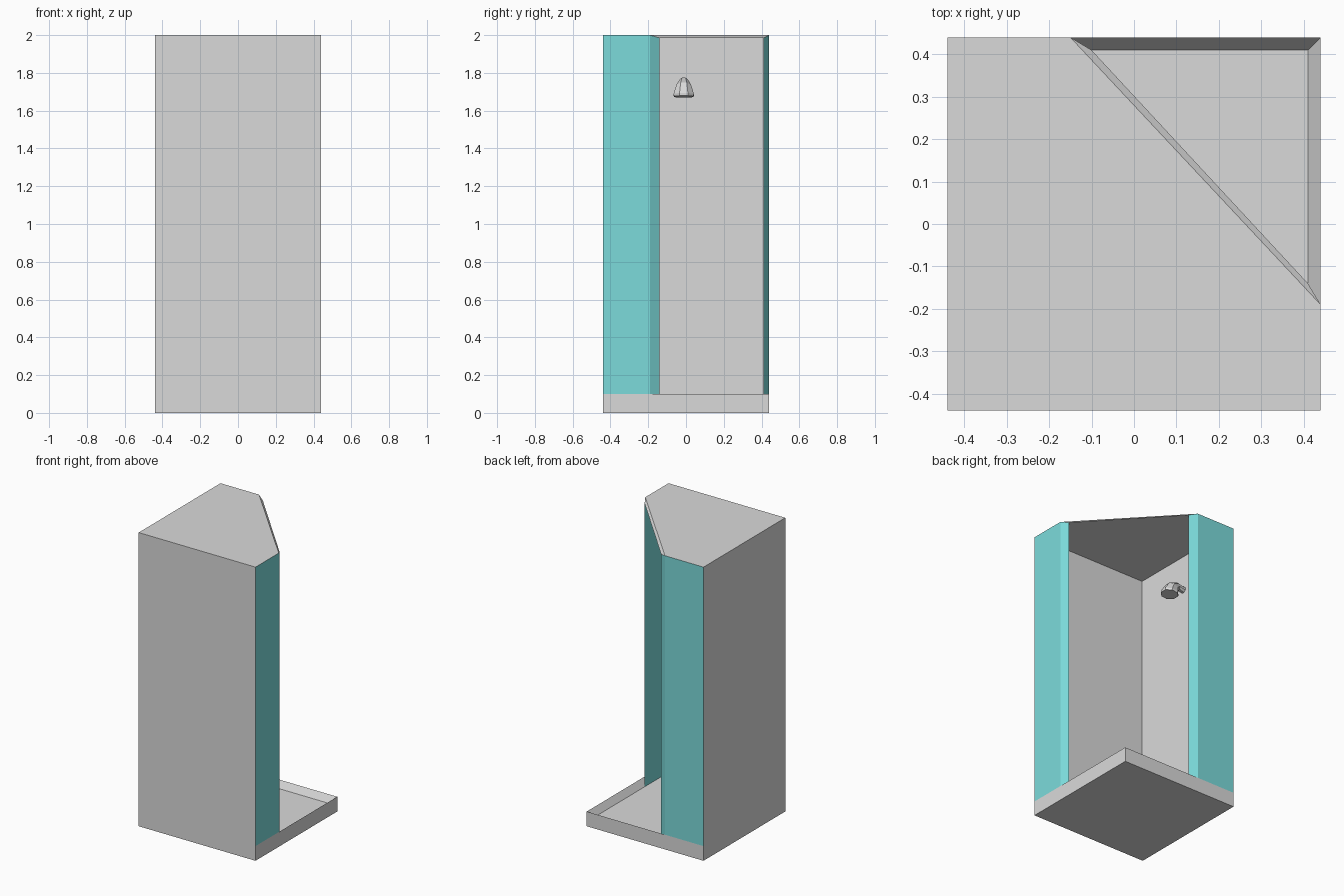
import bpy, bmesh, math
from mathutils import Vector

if "Cube" in bpy.data.objects:
    bpy.data.objects.remove(bpy.data.objects["Cube"])


def material(name, rgb):
    m = bpy.data.materials.new(name)
    m.diffuse_color = (*rgb, 1)
    m.use_nodes = True
    m.node_tree.nodes["Principled BSDF"].inputs["Base Color"].default_value = m.diffuse_color
    return m


GREY = material("light_grey", (0.70, 0.70, 0.70))
TEAL = material("teal_glass", (0.20, 0.71, 0.71))


def make(name, faces, mat, center=None):
    """Object from faces given as lists of points, welded together."""
    bm = bmesh.new()
    for f in faces:
        bm.faces.new([bm.verts.new(p) for p in f])
    bmesh.ops.remove_doubles(bm, verts=bm.verts, dist=1e-5)
    bmesh.ops.recalc_face_normals(bm, faces=bm.faces)
    me = bpy.data.meshes.new(name)
    bm.to_mesh(me)
    bm.free()
    me.materials.append(mat)
    ob = bpy.data.objects.new(name, me)
    bpy.context.collection.objects.link(ob)
    return ob


def loft(rings, cap_start=True, cap_end=True):
    faces = []
    for a, b in zip(rings, rings[1:]):
        n = len(a)
        for i in range(n):
            j = (i + 1) % n
            faces.append([a[i], a[j], b[j], b[i]])
    if cap_start:
        faces.append(rings[0])
    if cap_end:
        faces.append(rings[-1])
    return faces


R, T = 0.44, 0.03            # half width and wall thickness
I = R - T
RIM, FLOOR, CEIL, TOP = 0.10, 0.055, 1.985, 2.0


def square(r, z):
    return [(-r, -r, z), (r, -r, z), (r, r, z), (-r, r, z)]


# Tray with a sunken floor and sloping rim
make("shower_tray", loft([square(R, 0), square(R, RIM), square(I, FLOOR)]), GREY)

# Outer and inner plan of the cabin, open along the diagonal
outer = [(R, -0.19), (R, -R), (-R, -R), (-R, R), (-0.15, R)]
inner = [(I, -0.14), (I, -I), (-I, -I), (-I, I), (-0.10, I)]

# Walls: two solid, two glass with a slanted end strip beside the opening
names = ["right_glass", "front_wall", "left_wall", "back_glass"]
for k, name in enumerate(names):
    o0, o1, i0, i1 = outer[k], outer[k + 1], inner[k], inner[k + 1]
    ob_ring = [[(*o0, RIM), (*o0, TOP), (*i0, CEIL), (*i0, FLOOR)],
               [(*o1, RIM), (*o1, TOP), (*i1, CEIL), (*i1, FLOOR)]]
    make(name, loft(ob_ring, k == 0, k == 3), TEAL if k in (0, 3) else GREY)

# Roof slab with a sloping lip over the opening
top = [(*p, TOP) for p in outer]
under = [(*p, CEIL) for p in inner]
make("roof", [top, under[::-1], [top[4], top[0], under[0], under[4]]], GREY)

# Shower head: eight-sided bell bending down from the left wall
rings = []
for x, z, r, deg in [(-0.415, 1.745, 0.022, 0), (-0.36, 1.755, 0.025, 30),
                     (-0.32, 1.73, 0.042, 62), (-0.30, 1.685, 0.058, 80),
                     (-0.298, 1.674, 0.056, 84)]:
    t = math.radians(deg)
    u = Vector((math.sin(t), 0, math.cos(t)))
    c = Vector((x, -0.012, z))
    rings.append([c + r * (math.cos(a) * Vector((0, 1, 0)) + math.sin(a) * u)
                  for a in [(i + 0.5) * math.pi / 4 for i in range(8)]])
make("shower_head", loft(rings), GREY)
